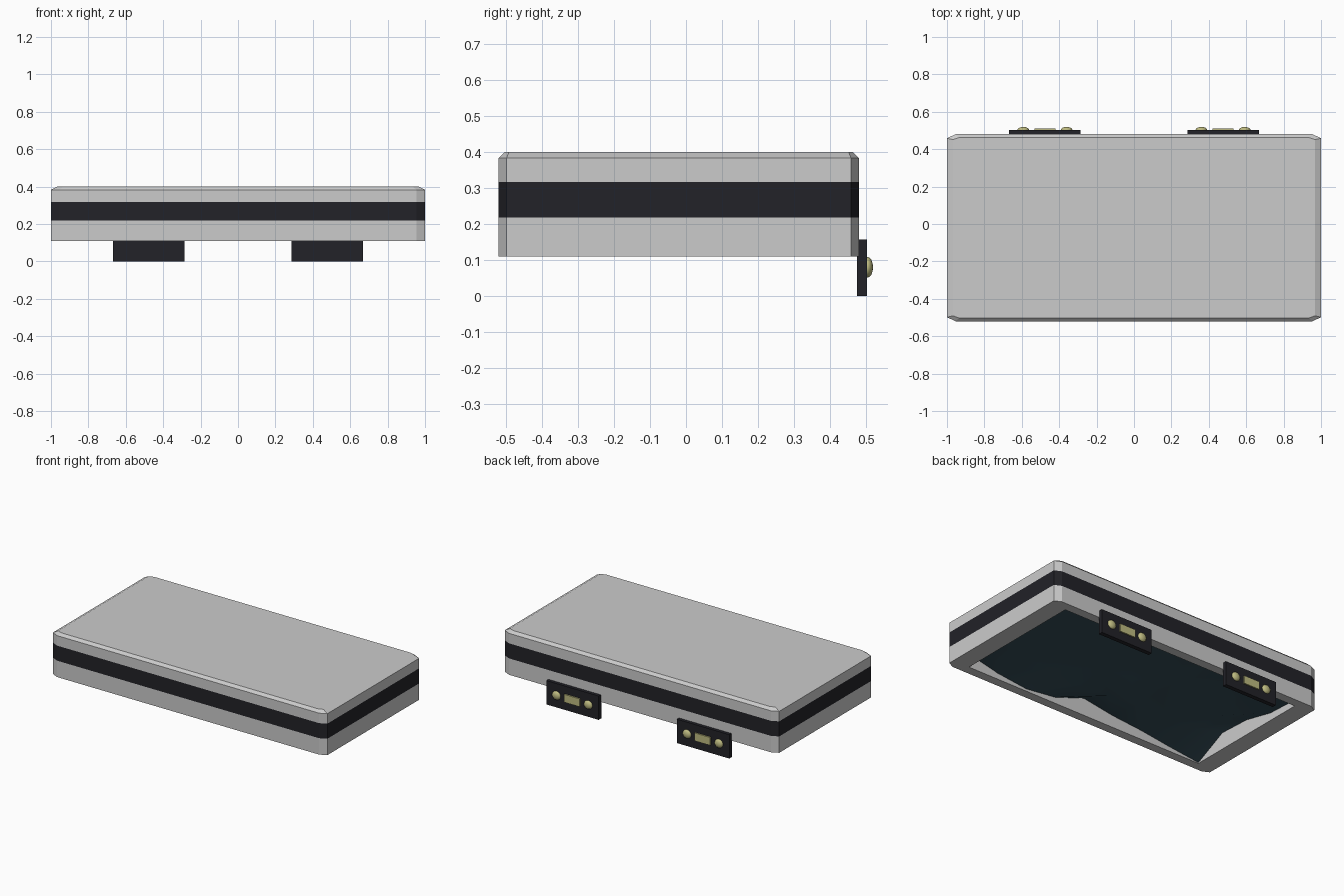
import bpy, bmesh
from mathutils import Matrix, noise, Vector

if "Cube" in bpy.data.objects:
    bpy.data.objects.remove(bpy.data.objects["Cube"])

CY = -0.02  # centre of the case in y


def material(name, rgb):
    m = bpy.data.materials.new(name)
    m.diffuse_color = (*rgb, 1)
    m.use_nodes = True
    m.node_tree.nodes["Principled BSDF"].inputs["Base Color"].default_value = m.diffuse_color
    return m


black = material("dark_trim", (0.016, 0.016, 0.021))
brass = material("pale_brass", (0.52, 0.50, 0.22))
blue = material("lining_blue", (0.036, 0.075, 0.098))


def make(name, bm, mats, recalc=True):
    if recalc:
        bmesh.ops.recalc_face_normals(bm, faces=bm.faces)
    me = bpy.data.meshes.new(name)
    bm.to_mesh(me)
    bm.free()
    ob = bpy.data.objects.new(name, me)
    bpy.context.collection.objects.link(ob)
    for m in mats:
        me.materials.append(m)
    return ob


def smooth(ob, angle):
    bpy.ops.object.select_all(action='DESELECT')
    ob.select_set(True)
    bpy.context.view_layer.objects.active = ob
    bpy.ops.object.shade_smooth_by_angle(angle=angle)


def ring(bm, hx, hy, cx, cy, z):
    """Rectangle with cut corners."""
    pts = [(hx, hy - cy), (hx - cx, hy), (cx - hx, hy), (-hx, hy - cy),
           (-hx, cy - hy), (cx - hx, -hy), (hx - cx, -hy), (hx, cy - hy)]
    return [bm.verts.new((x, y + CY, z)) for x, y in pts]


def loft(bm, a, b, mat=0):
    n = len(a)
    for i in range(n):
        bm.faces.new((a[i], a[(i + 1) % n], b[(i + 1) % n], b[i])).material_index = mat


# Lid: hollow shell, open below, with a dark band flush around the sides
bm = bmesh.new()
levels = [  # half x, half y, corner cut x, corner cut y, z, material to next ring
    (0.88, 0.44, 0.004, 0.002, 0.365, 0),
    (0.88, 0.44, 0.004, 0.002, 0.11, 0),
    (1.0, 0.5, 0.045, 0.022, 0.11, 0),
    (1.0, 0.5, 0.045, 0.022, 0.218, 1),
    (1.0, 0.5, 0.045, 0.022, 0.317, 0),
    (1.0, 0.5, 0.045, 0.022, 0.383, 0),
    (0.967, 0.483, 0.033, 0.012, 0.40, 0),
]
rings = [ring(bm, *l[:5]) for l in levels]
for i in range(len(rings) - 1):
    loft(bm, rings[i], rings[i + 1], levels[i][5])
bm.faces.new(rings[0])
bm.faces.new(rings[-1])
make("case_lid", bm, [None, black])

# Crumpled lining inside the lid: coarse facets, heights set along two visible walls
bm = bmesh.new()
NX, NY = 8, 4
front = [0.20, 0.15, 0.125, 0.15, 0.225, 0.19, 0.17, 0.14, 0.115]
left = [0.115, 0.22, 0.21, 0.16, 0.15]
bmesh.ops.create_grid(bm, x_segments=NX, y_segments=NY, size=1)
for v in bm.verts:
    i = round((v.co.x + 1) / 2 * NX)
    j = round((v.co.y + 1) / 2 * NY)
    z = 0.16 + 0.035 * noise.noise(Vector((i * 0.7, j * 0.9, 3.3)))
    if i == 0:
        z = left[j]
    elif j == 0:
        z = front[NX - i]
    v.co = (v.co.x * 0.88, v.co.y * 0.44 + CY, z)
for f in bm.faces:
    f.normal_flip()
bmesh.ops.triangulate(bm, faces=bm.faces)
smooth(make("lining", bm, [blue], recalc=False), 0.5)


def box(name, x, y, z, mat):
    bm = bmesh.new()
    bmesh.ops.create_cube(bm, size=1)
    for v in bm.verts:
        v.co = [r[0] if c < 0 else r[1] for c, r in zip(v.co, (x, y, z))]
    return make(name, bm, [mat])


# Two hinge plates on the back, each with a bar and two domed rivets
for side, cx in (("left", -0.476), ("right", 0.476)):
    box(f"{side}_hinge_plate", (cx - 0.191, cx + 0.191), (0.474, 0.502), (0, 0.157), black)
    box(f"{side}_hinge_bar", (cx - 0.057, cx + 0.057), (0.495, 0.511), (0.054, 0.106), brass)
    for k, dx in enumerate((-0.116, 0.116)):
        bm = bmesh.new()
        bmesh.ops.create_uvsphere(bm, u_segments=12, v_segments=8, radius=1)
        bmesh.ops.rotate(bm, verts=bm.verts, matrix=Matrix.Rotation(-1.5708, 3, 'X'))
        bmesh.ops.scale(bm, verts=bm.verts, vec=(0.031, 0.016, 0.029))
        bmesh.ops.translate(bm, verts=bm.verts, vec=(cx + dx, 0.503, 0.08))
        smooth(make(f"{side}_hinge_rivet_{k + 1}", bm, [brass]), 0.8)
